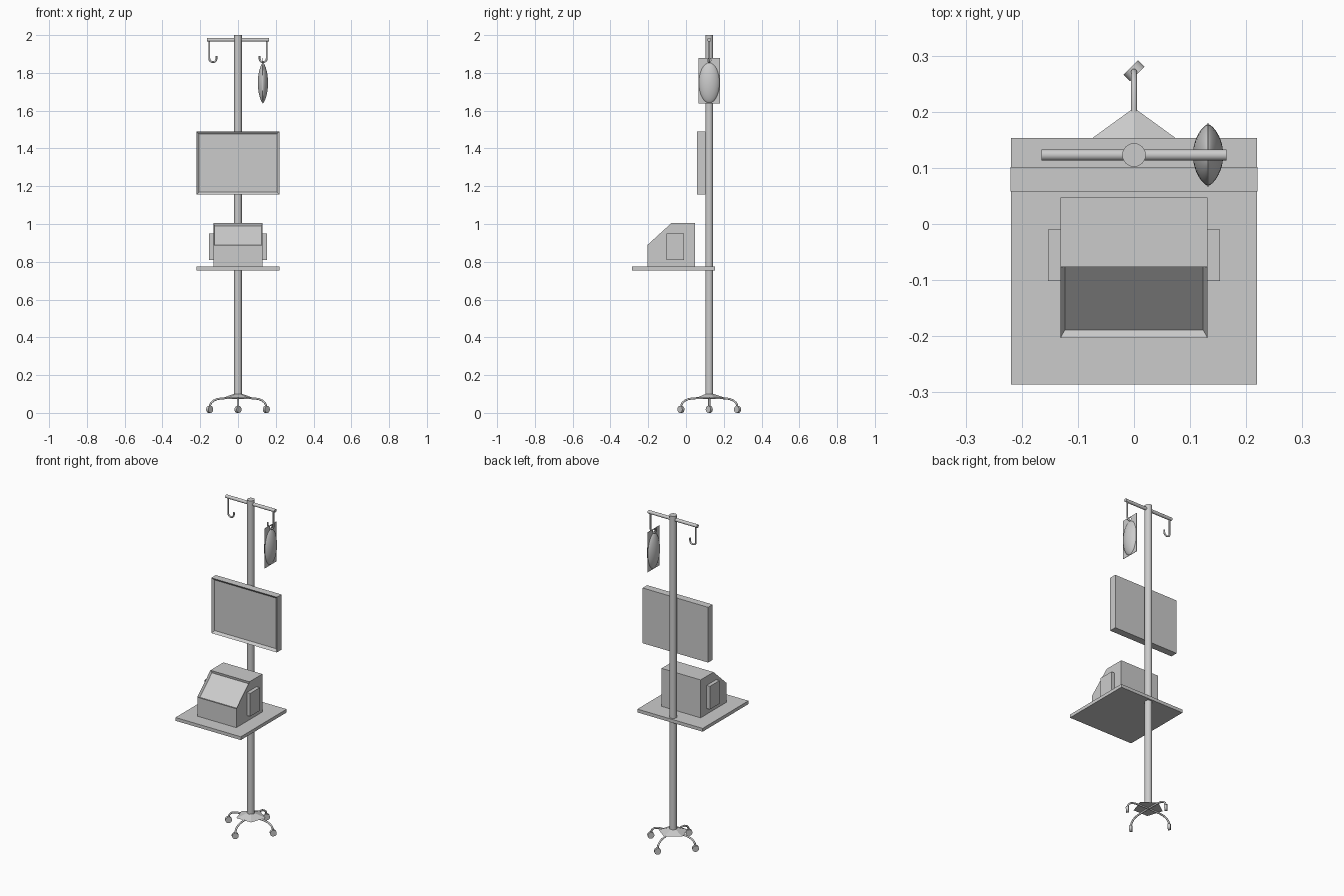
import bpy, bmesh
from math import sin, cos, pi
from mathutils import Vector, Matrix

if "Cube" in bpy.data.objects:
    bpy.data.objects.remove(bpy.data.objects["Cube"])

POLE_Y = 0.123


def finish(bm, name, smooth=False):
    bmesh.ops.recalc_face_normals(bm, faces=bm.faces)
    me = bpy.data.meshes.new(name)
    bm.to_mesh(me)
    bm.free()
    ob = bpy.data.objects.new(name, me)
    bpy.context.collection.objects.link(ob)
    if smooth:
        bpy.ops.object.select_all(action='DESELECT')
        bpy.context.view_layer.objects.active = ob
        ob.select_set(True)
        bpy.ops.object.shade_smooth_by_angle(angle=0.7)
    return ob


def prism(name, profile, x0, x1, inset_edge=None, border=0.011, depth=0.013):
    """Extrude a (y, z) profile along x; optionally recess a screen in one side."""
    bm = bmesh.new()
    a = [bm.verts.new((x0, y, z)) for y, z in profile]
    b = [bm.verts.new((x1, y, z)) for y, z in profile]
    bm.faces.new(a)
    bm.faces.new(b)
    n = len(profile)
    sides = [bm.faces.new((a[i], a[(i + 1) % n], b[(i + 1) % n], b[i])) for i in range(n)]
    bmesh.ops.recalc_face_normals(bm, faces=bm.faces)
    if inset_edge is not None:
        bmesh.ops.inset_individual(bm, faces=[sides[inset_edge]], thickness=border, depth=-depth)
    return finish(bm, name)


def box(name, x0, x1, y0, y1, z0, z1, **kw):
    return prism(name, [(y0, z0), (y0, z1), (y1, z1), (y1, z0)], x0, x1, **kw)


def cylinder(name, p, q, r, r2=None, seg=32, twist=0.0, smooth=True):
    p, q = Vector(p), Vector(q)
    bm = bmesh.new()
    m = (Matrix.Translation((p + q) / 2)
         @ Vector((0, 0, 1)).rotation_difference(q - p).to_matrix().to_4x4()
         @ Matrix.Rotation(twist, 4, 'Z'))
    bmesh.ops.create_cone(bm, cap_ends=True, segments=seg, radius1=r,
                          radius2=r if r2 is None else r2, depth=(q - p).length, matrix=m)
    return finish(bm, name, smooth)


def tube(name, points, r):
    cu = bpy.data.curves.new(name, 'CURVE')
    cu.dimensions = '3D'
    cu.bevel_depth = r
    cu.bevel_resolution = 3
    cu.use_fill_caps = True
    sp = cu.splines.new('POLY')
    sp.points.add(len(points) - 1)
    for pt, co in zip(sp.points, points):
        pt.co = (*co, 1)
    sp.use_smooth = True
    ob = bpy.data.objects.new(name, cu)
    bpy.context.collection.objects.link(ob)


# Pole and top crossbar
cylinder("pole", (0, POLE_Y, 0.085), (0, POLE_Y, 2.0), 0.021)
cylinder("crossbar", (-0.165, POLE_Y, 1.975), (0.165, POLE_Y, 1.975), 0.01)

# Hanging hooks, mirrored left and right
for side, s in (("left", -1), ("right", 1)):
    arc = [(s * (0.133 + 0.019 * cos(t)), POLE_Y, 1.876 - 0.019 * sin(t))
           for t in [i * pi / 12 for i in range(13)]]
    tube(side + "_hook", [(s * 0.152, POLE_Y, 1.975)] + arc + [(s * 0.114, POLE_Y, 1.89)], 0.005)

# Fluid bag: flat sheet with a punched hole and a bulging pouch
sheet = box("bag_sheet", 0.131, 0.133, 0.066, 0.18, 1.638, 1.88)
cutter = cylinder("bag_hole_cutter", (0.1, POLE_Y, 1.866), (0.16, POLE_Y, 1.866), 0.009)
cutter.hide_render = True
cutter.hide_viewport = True
cut = sheet.modifiers.new("hole", 'BOOLEAN')
cut.operation = 'DIFFERENCE'
cut.object = cutter

bm = bmesh.new()
bmesh.ops.create_uvsphere(bm, u_segments=32, v_segments=24, radius=1,
                          matrix=Matrix.Rotation(pi / 2, 4, 'Y'))
for v in bm.verts:
    h = abs(v.co.x) ** 1.4 * (1 if v.co.x > 0 else -1)
    v.co = (0.132 + 0.027 * h, POLE_Y + 0.055 * v.co.y, 1.747 + 0.107 * v.co.z)
finish(bm, "bag_pouch", True)

# Monitor with recessed screen
box("monitor", -0.22, 0.22, 0.058, 0.102, 1.155, 1.49, inset_edge=0, border=0.02)

# Shelf and console with a sloped, recessed display
box("shelf", -0.219, 0.219, -0.286, 0.153, 0.755, 0.775)
prism("console", [(-0.203, 0.775), (-0.203, 0.89), (-0.077, 1.005), (0.047, 1.005),
                  (0.047, 0.775)], -0.131, 0.131, inset_edge=1)
for side, s in (("left", -1), ("right", 1)):
    box(side + "_console_panel", *sorted((s * 0.125, s * 0.153)), -0.102, -0.01, 0.81, 0.95)

# Five-sided hub plate, with one point at the back
cylinder("base_hub", (0, POLE_Y, 0.08), (0, POLE_Y, 0.101), 0.084, 0.021, seg=5,
         smooth=False)

# Four curved legs with casters, all casters turned the same way
axis = Vector((1, -1, 0)).normalized() * 0.008
for i in range(4):
    dx, dy = round(cos(i * pi / 2)), round(sin(i * pi / 2))
    path = [(0, 0.08), (0.085, 0.077), (0.11, 0.073), (0.129, 0.065), (0.142, 0.053),
            (0.148, 0.04), (0.149, 0.022)]
    tube(f"leg_{i + 1}", [(dx * r, POLE_Y + dy * r, z) for r, z in path], 0.0055)
    c = Vector((dx * 0.15, POLE_Y + dy * 0.15, 0.0185))
    cylinder(f"caster_{i + 1}", c - axis, c + axis, 0.0185, seg=24)
